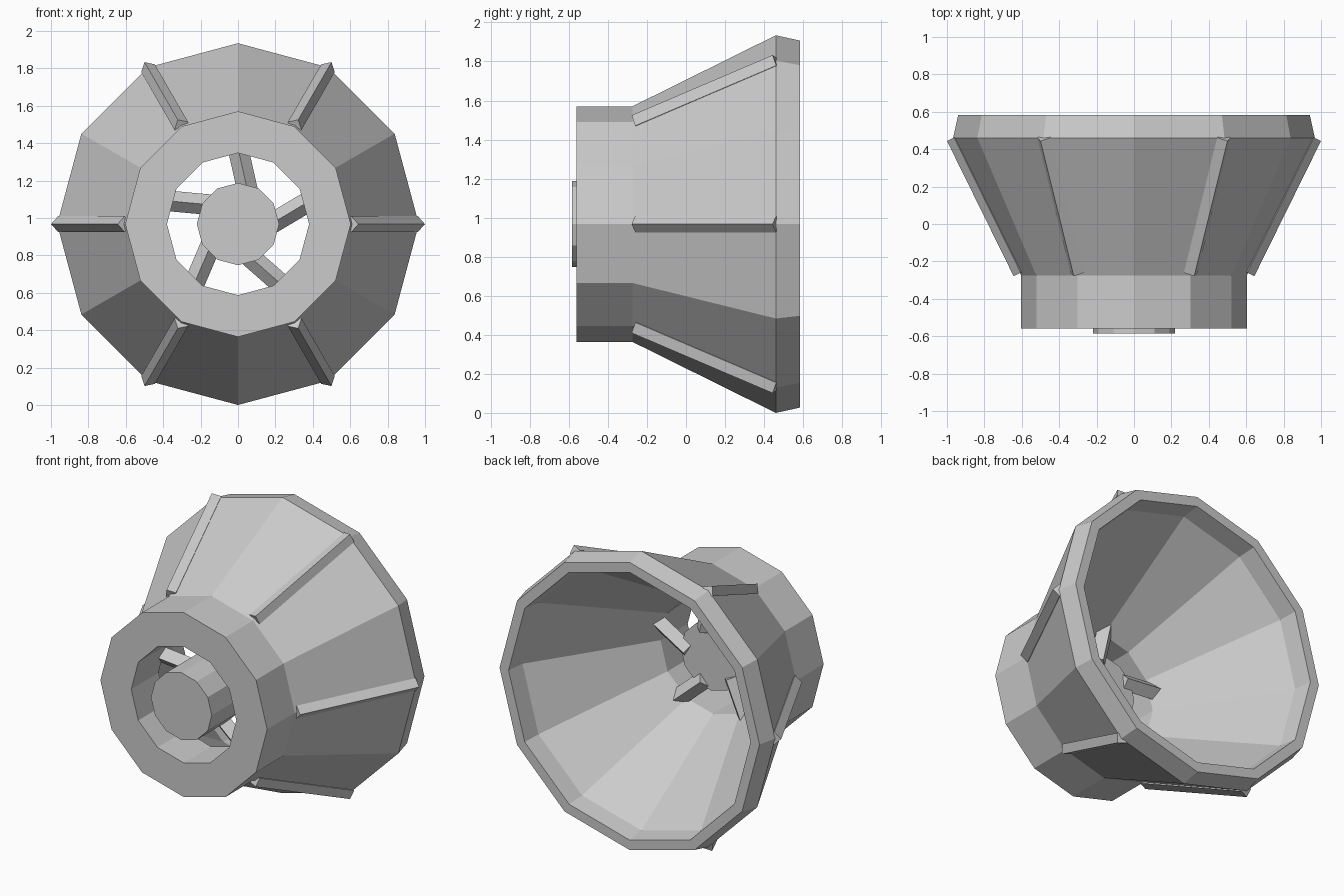
import bpy, bmesh
from math import sin, cos, tau, radians
from mathutils import Vector, Matrix

old = bpy.data.objects.get("Cube")
if old:
    bpy.data.objects.remove(old, do_unlink=True)

AXIS_Z = 0.967
SIDES = 12

grey = bpy.data.materials.new("light_grey")
grey.use_nodes = True
colour = (0.6, 0.6, 0.6, 1)
grey.diffuse_color = colour
grey.node_tree.nodes["Principled BSDF"].inputs["Base Color"].default_value = colour


def polar(r, a, y):
    return Vector((r * cos(a), y, AXIS_Z + r * sin(a)))


def finish(name, bm):
    bmesh.ops.recalc_face_normals(bm, faces=bm.faces)
    mesh = bpy.data.meshes.new(name)
    bm.to_mesh(mesh)
    bm.free()
    mesh.materials.append(grey)
    obj = bpy.data.objects.new(name, mesh)
    bpy.context.collection.objects.link(obj)


def lathe(name, profile, closed):
    """Turn (radius, y) points about the y axis; cap the ends if not closed."""
    bm = bmesh.new()
    rings = [[bm.verts.new(polar(r, tau * i / SIDES, y)) for i in range(SIDES)]
             for r, y in profile]
    pairs = list(zip(rings, rings[1:]))
    if closed:
        pairs.append((rings[-1], rings[0]))
    else:
        bm.faces.new(rings[0])
        bm.faces.new(rings[-1])
    for a, b in pairs:
        for i in range(SIDES):
            j = (i + 1) % SIDES
            bm.faces.new((a[i], a[j], b[j], b[i]))
    finish(name, bm)


def diamond_bar(name, start, end, side, radius):
    """Four-sided bar with its edges along side and across it."""
    along = (end - start).normalized()
    side = side.normalized()
    out = along.cross(side)
    frame = Matrix((side, out, along)).transposed().to_4x4()
    frame.translation = (start + end) / 2
    bm = bmesh.new()
    bmesh.ops.create_cone(bm, cap_ends=True, segments=4, radius1=radius,
                          radius2=radius, depth=(end - start).length, matrix=frame)
    finish(name, bm)


# Hollow bell: collar, flared wall, rim lip and inner cone
lathe("bell_shell", [(0.38, -0.56), (0.603, -0.56), (0.603, -0.275), (0.967, 0.46),
                     (0.94, 0.583), (0.875, 0.583), (0.86, 0.46), (0.38, -0.28)], True)

# Central hub
lathe("centre_hub", [(0.22, -0.585), (0.22, -0.26)], False)

# Outer ribs on every second corner
for i in range(6):
    a = tau * i / 6
    tangent = Vector((-sin(a), 0, cos(a)))
    diamond_bar(f"outer_rib_{i + 1}", polar(0.606, a, -0.26), polar(0.962, a, 0.462),
                tangent, 0.042)

# Skewed spokes joining the hub to the shell
for i in range(5):
    a = radians(17) + tau * i / 5
    start = polar(0.17, a - radians(18), -0.27)
    end = polar(0.48, a + radians(3), -0.27)
    along = end - start
    diamond_bar(f"hub_spoke_{i + 1}", start, end, Vector((-along.z, 0, along.x)), 0.055)
